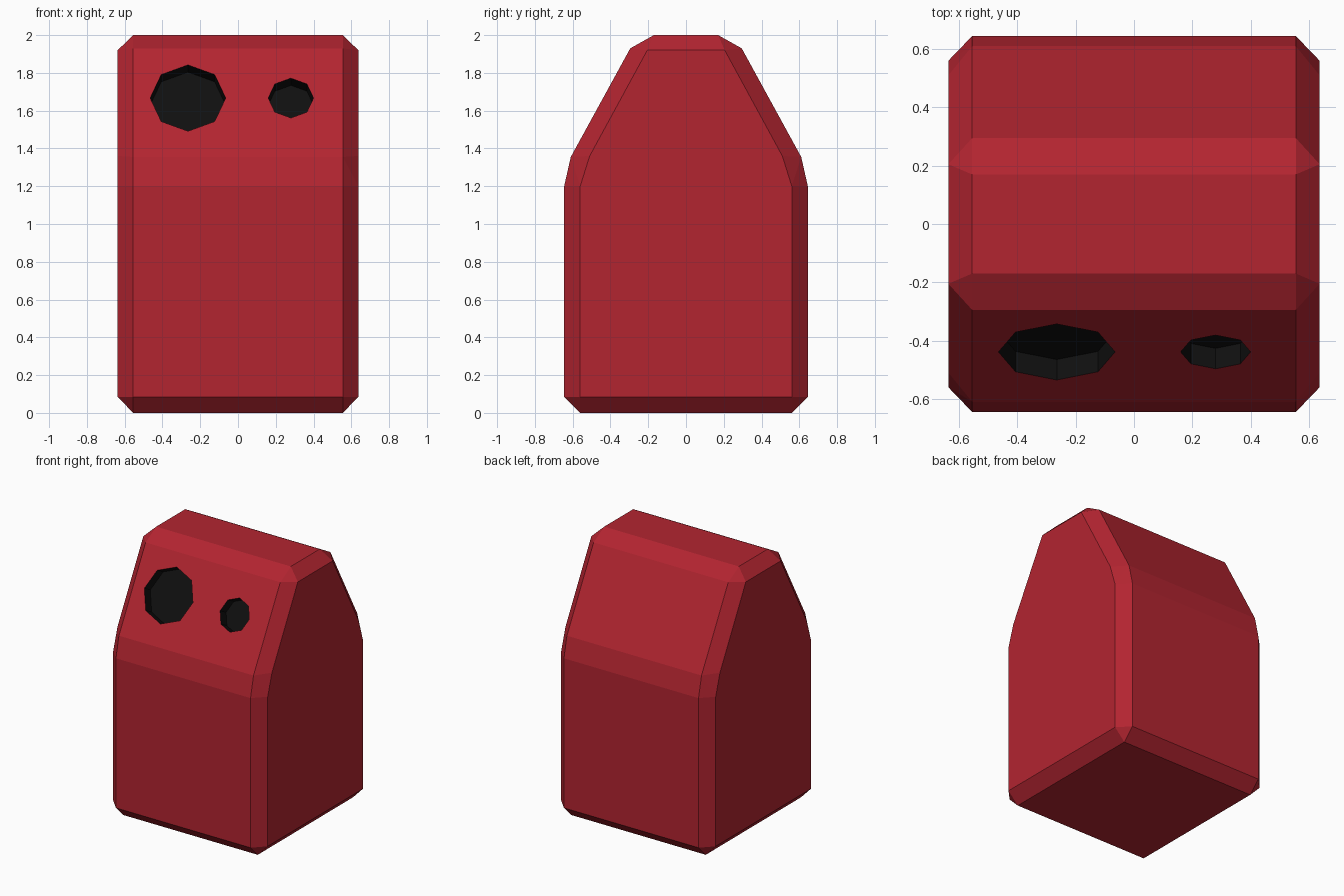
import bpy, bmesh, math
from mathutils import Matrix

if "Cube" in bpy.data.objects:
    bpy.data.objects.remove(bpy.data.objects["Cube"])


def material(name, rgb):
    m = bpy.data.materials.new(name)
    m.diffuse_color = (*rgb, 1)
    m.use_nodes = True
    m.node_tree.nodes["Principled BSDF"].inputs["Base Color"].default_value = m.diffuse_color
    return m


red = material("red", (0.45, 0.018, 0.03))
black = material("black", (0.005, 0.005, 0.005))


def make_object(name, bm):
    bmesh.ops.recalc_face_normals(bm, faces=bm.faces[:])
    me = bpy.data.meshes.new(name)
    bm.to_mesh(me)
    bm.free()
    me.materials.append(red)
    me.materials.append(black)
    ob = bpy.data.objects.new(name, me)
    bpy.context.collection.objects.link(ob)
    return ob


# Body: chamfered house-shaped block, hull of a full profile and inset side profiles
full = [(.56, 0), (.645, .085), (.645, 1.2), (.61, 1.355), (.295, 1.93), (.17, 2)]
side = [(.56, .085), (.56, 1.2), (.51, 1.36), (.205, 1.92)]
bm = bmesh.new()
for half_width, profile in ((.555, full), (.637, side)):
    for y, z in profile:
        for sx in (-1, 1):
            for sy in (-1, 1):
                bm.verts.new((sx * half_width, sy * y, z))
bmesh.ops.convex_hull(bm, input=bm.verts[:])
bmesh.ops.dissolve_limit(bm, angle_limit=math.radians(2),
                         verts=bm.verts[:], edges=bm.edges[:])
body = make_object("body", bm)

# Eye sockets: eight-sided black recesses cut square to the front slope
tilt = math.atan2(.575, .315)
for x, radius in ((-.265, .2), (.28, .12)):
    bm = bmesh.new()
    place = (Matrix.Translation((x, -.439, 1.667)) @ Matrix.Rotation(tilt, 4, 'X')
             @ Matrix.Translation((0, 0, .01)))
    bmesh.ops.create_cone(bm, cap_ends=True, segments=8, radius1=radius,
                          radius2=radius, depth=.18, matrix=place)
    for f in bm.faces:
        f.material_index = 1
    cutter = make_object("socket_cutter", bm)
    cutter.hide_render = True
    cut = body.modifiers.new("socket", 'BOOLEAN')
    cut.operation = 'DIFFERENCE'
    cut.solver = 'EXACT'
    cut.object = cutter
    bpy.context.view_layer.objects.active = body
    bpy.ops.object.modifier_apply(modifier=cut.name)
    bpy.data.objects.remove(cutter)
